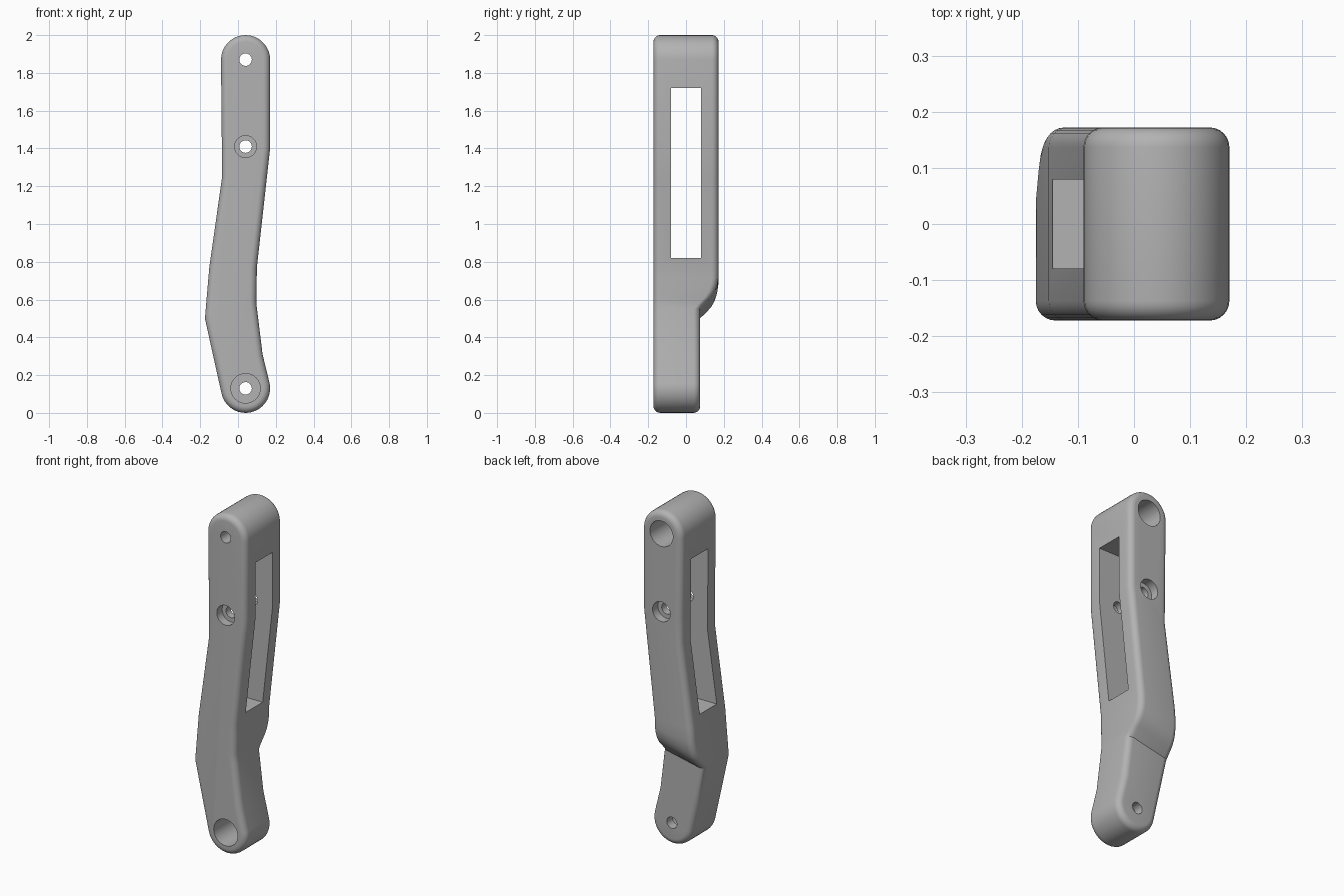
import bpy, bmesh, math
from mathutils import Vector, Matrix

if "Cube" in bpy.data.objects:
    bpy.data.objects.remove(bpy.data.objects["Cube"], do_unlink=True)

FRONT, BACK, LOW_BACK = -0.172, 0.172, 0.075
ROUND, STEPS, END_R = 0.035, 6, 0.13
TOP, MIDDLE, BOTTOM = (0.04, 1.87), (0.04, 1.41), (0.04, 0.13)

grey = bpy.data.materials.new("plain grey")
grey.use_nodes = True
grey.diffuse_color = (0.45, 0.45, 0.45, 1)
grey.node_tree.nodes["Principled BSDF"].inputs["Base Color"].default_value = (0.45, 0.45, 0.45, 1)

# Side edges of the bent arm as (height, x)
EDGE_A = [(0.10, -0.087), (0.50, -0.175), (0.77, -0.152), (1.25, -0.084), (1.87, -0.09)]
EDGE_B = [(0.16, 0.167), (0.31, 0.13), (0.58, 0.097), (0.77, 0.10), (1.40, 0.17), (1.87, 0.17)]
# Cross lines: height on each edge and depth of the back there (the shoulder curves out)
STATIONS = [(0.27, 0.31, LOW_BACK), (0.50, 0.55, LOW_BACK), (0.524, 0.574, 0.097),
            (0.545, 0.594, 0.117), (0.565, 0.612, 0.134), (0.59, 0.635, 0.149),
            (0.615, 0.655, 0.158), (0.645, 0.68, 0.166), (0.69, 0.715, BACK),
            (0.77, 0.77, BACK), (1.25, 1.25, BACK), (1.40, 1.40, BACK)]


def edge_x(edge, z):
    for (z0, x0), (z1, x1) in zip(edge, edge[1:]):
        if z <= z1:
            return x0 + (x1 - x0) * (z - z0) / (z1 - z0)


def on_arc(centre, degrees):
    a = math.radians(degrees)
    return Vector((centre[0] + END_R * math.cos(a), centre[1] + END_R * math.sin(a)))


# Paired outline points from the lower end to the upper end
spread = [10 * i for i in range(1, 10)]
pairs = [(on_arc(BOTTOM, 283 - s), on_arc(BOTTOM, 283 + s), LOW_BACK) for s in spread]
pairs += [(Vector((edge_x(EDGE_A, za), za)), Vector((edge_x(EDGE_B, zb), zb)), y)
          for za, zb, y in STATIONS]
pairs += [(on_arc(TOP, 90 + s), on_arc(TOP, 90 - s), BACK) for s in reversed(spread)]
outline = ([(on_arc(BOTTOM, 283), LOW_BACK)] + [(a, y) for a, b, y in pairs]
           + [(on_arc(TOP, 90), BACK)] + [(b, y) for a, b, y in reversed(pairs)])
count = len(outline)


def inset(i, amount):
    # Move an outline point inwards along its averaged normal
    p = outline[i][0]
    t = ((p - outline[i - 1][0]).normalized()
         + (outline[(i + 1) % count][0] - p).normalized()).normalized()
    return p + Vector((t.y, -t.x)) * amount


# Arm body: rings round the outline with rounded rims, then capped
bm = bmesh.new()
turns = [math.pi / 2 * k / STEPS for k in range(STEPS + 1)]
rings = []
for at_back, angles in ((False, reversed(turns)), (True, turns)):
    for a in angles:
        ring = []
        for i in range(count):
            p = inset(i, ROUND * (1 - math.cos(a)))
            drop = ROUND * (1 - math.sin(a))
            y = outline[i][1] - drop if at_back else FRONT + drop
            ring.append(bm.verts.new((p.x, y, p.y)))
        rings.append(ring)
for r0, r1 in zip(rings, rings[1:]):
    for i in range(count):
        j = (i + 1) % count
        bm.faces.new((r0[i], r0[j], r1[j], r1[i]))
bm.faces.new(rings[0])
back = rings[-1]
half = count // 2
for i in range(half):
    quad = [back[i], back[i + 1], back[-(i + 1) % count], back[-i % count]]
    bm.faces.new(list(dict.fromkeys(quad)))
bmesh.ops.recalc_face_normals(bm, faces=bm.faces)
mesh = bpy.data.meshes.new("arm_body")
bm.to_mesh(mesh)
bm.free()
arm = bpy.data.objects.new("arm_body", mesh)
bpy.context.collection.objects.link(arm)
mesh.materials.append(grey)


def cut(make):
    # Subtract one simple solid from the arm
    cb = bmesh.new()
    make(cb)
    cm = bpy.data.meshes.new("cutter")
    cb.to_mesh(cm)
    cb.free()
    cm.materials.append(grey)
    cutter = bpy.data.objects.new("cutter", cm)
    cutter.hide_render = True
    bpy.context.collection.objects.link(cutter)
    mod = arm.modifiers.new("cut", "BOOLEAN")
    mod.operation, mod.solver, mod.object = "DIFFERENCE", "EXACT", cutter
    bpy.ops.object.modifier_apply(modifier=mod.name)
    bpy.data.objects.remove(cutter, do_unlink=True)


def bore(centre, radius, y0, y1):
    place = (Matrix.Translation((centre[0], (y0 + y1) / 2, centre[1]))
             @ Matrix.Rotation(math.pi / 2, 4, "X"))
    cut(lambda b: bmesh.ops.create_cone(b, cap_ends=True, segments=40, radius1=radius,
                                        radius2=radius, depth=y1 - y0, matrix=place))


bpy.ops.object.select_all(action="DESELECT")
arm.select_set(True)
bpy.context.view_layer.objects.active = arm

# Long slot through the sides
slot = Matrix.Translation((0, 0, 1.27)) @ Matrix.Diagonal((1, 0.158, 0.9, 1))
cut(lambda b: bmesh.ops.create_cube(b, size=1, matrix=slot))

# Pin holes with their wider counterbores
for spot in (TOP, MIDDLE, BOTTOM):
    bore(spot, 0.033, -0.5, 0.5)
bore(TOP, 0.075, -0.08, 0.5)
bore(MIDDLE, 0.058, -0.5, FRONT + 0.05)
bore(MIDDLE, 0.058, BACK - 0.05, 0.5)
bore(BOTTOM, 0.078, -0.5, 0.02)

bpy.ops.object.shade_smooth_by_angle(angle=math.radians(25))
